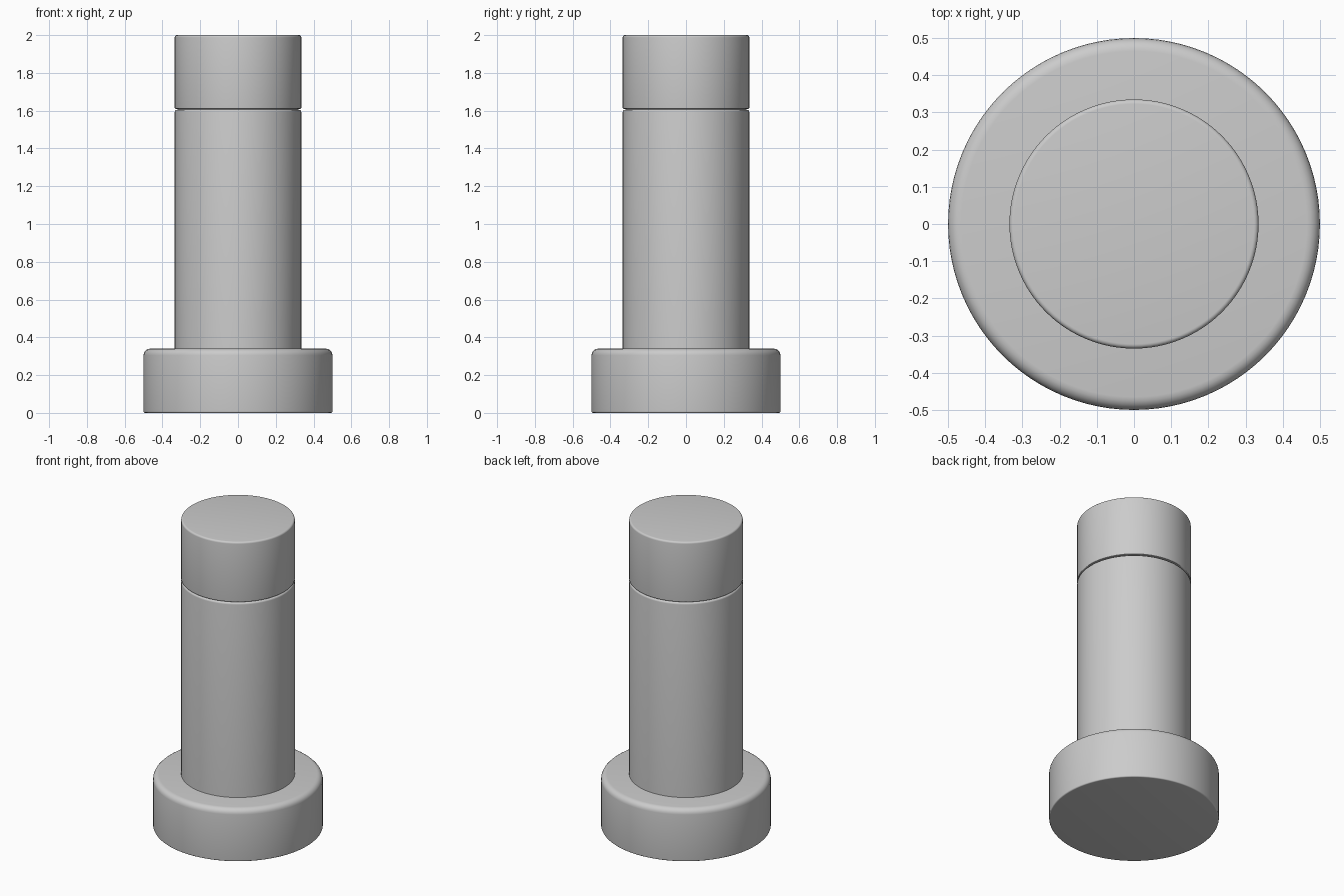
import bpy, bmesh, math

if "Cube" in bpy.data.objects:
    bpy.data.objects.remove(bpy.data.objects["Cube"])

SEG = 96

grey = bpy.data.materials.new("plain_grey")
grey.diffuse_color = (0.6, 0.6, 0.6, 1)
grey.use_nodes = True
grey.node_tree.nodes["Principled BSDF"].inputs["Base Color"].default_value = grey.diffuse_color


def rounded(r, z0, z1, bottom, top, steps=5):
    """Half-profile of a disc with rounded bottom and top edges."""
    pts = []
    for i in range(steps + 1):
        a = math.pi / 2 * i / steps
        pts.append((r - bottom + bottom * math.sin(a), z0 + bottom - bottom * math.cos(a)))
    for i in range(steps + 1):
        a = math.pi / 2 * i / steps
        pts.append((r - top + top * math.cos(a), z1 - top + top * math.sin(a)))
    return pts


def lathe(name, profile):
    """Spin a profile around z and close both ends."""
    bm = bmesh.new()
    rings = []
    for r, z in profile:
        rings.append([bm.verts.new((r * math.cos(2 * math.pi * k / SEG),
                                    r * math.sin(2 * math.pi * k / SEG), z))
                      for k in range(SEG)])
    for a, b in zip(rings, rings[1:]):
        for k in range(SEG):
            n = (k + 1) % SEG
            bm.faces.new((a[k], a[n], b[n], b[k]))
    bm.faces.new(rings[0][::-1])
    bm.faces.new(rings[-1])
    mesh = bpy.data.meshes.new(name)
    bm.to_mesh(mesh)
    bm.free()
    mesh.materials.append(grey)
    obj = bpy.data.objects.new(name, mesh)
    bpy.context.collection.objects.link(obj)
    bpy.ops.object.select_all(action='DESELECT')
    obj.select_set(True)
    bpy.context.view_layer.objects.active = obj
    bpy.ops.object.shade_smooth_by_angle(angle=math.radians(30))
    return obj


# Wide foot with a softly rounded upper rim
lathe("base_flange", rounded(0.5, 0.0, 0.34, 0.008, 0.035))
# Main column
lathe("shaft", [(0.335, 0.335)] + rounded(0.335, 0.34, 1.605, 0.001, 0.012)[6:])
# Recessed neck filling the narrow groove
lathe("neck", [(0.318, 1.59), (0.318, 1.62)])
# Cap on top
lathe("cap", rounded(0.335, 1.61, 2.0, 0.004, 0.012))
